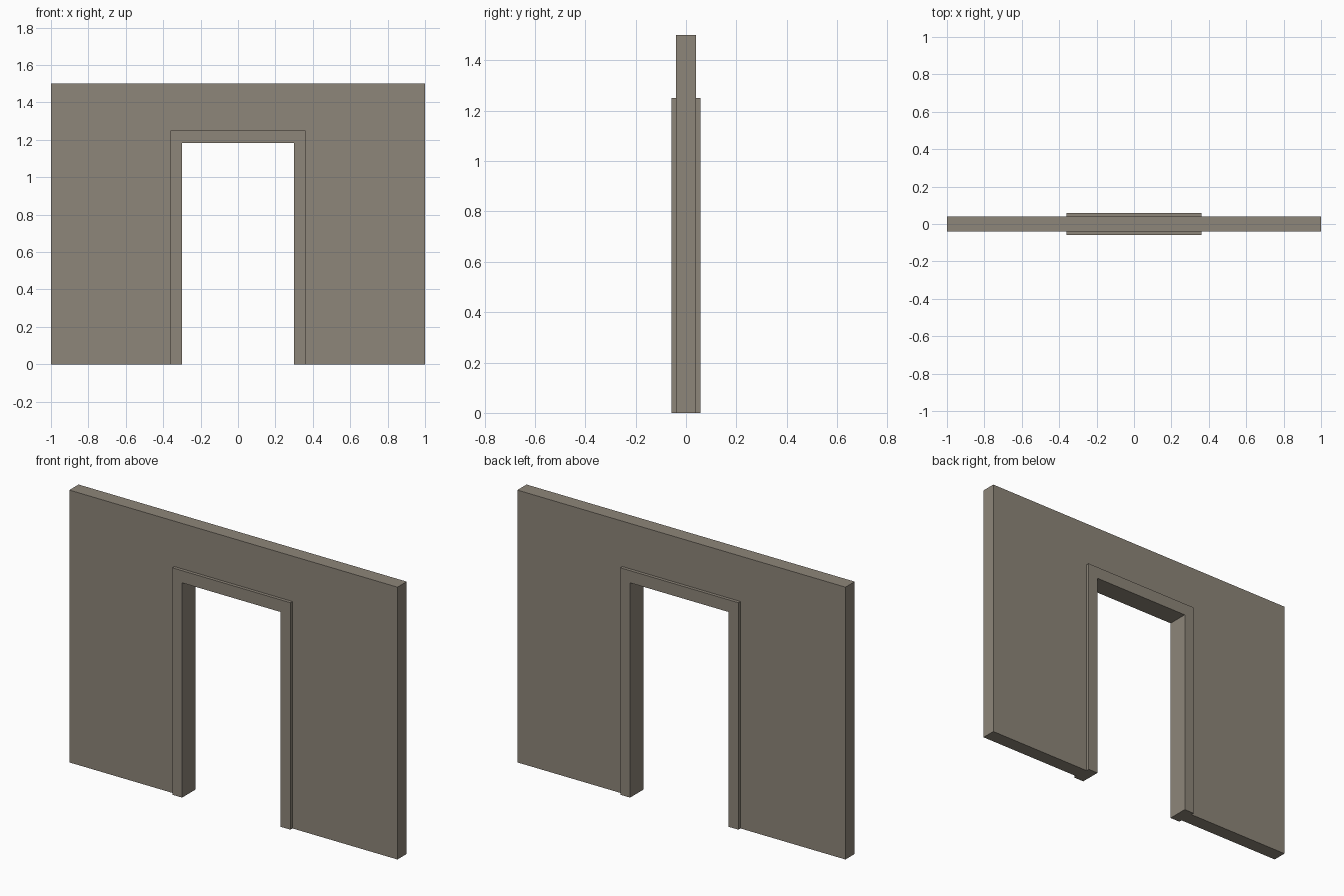
import bpy, bmesh

if "Cube" in bpy.data.objects:
    bpy.data.objects.remove(bpy.data.objects["Cube"])

stone = bpy.data.materials.new("warm grey plaster")
stone.diffuse_color = (0.27, 0.238, 0.192, 1.0)
stone.use_nodes = True
stone.node_tree.nodes["Principled BSDF"].inputs["Base Color"].default_value = stone.diffuse_color


def arch(name, outer_x, outer_z, inner_x, inner_z, half_depth):
    """Upside-down U profile in the xz plane, extruded along y."""
    profile = [(-outer_x, 0), (-inner_x, 0), (-inner_x, inner_z), (inner_x, inner_z),
               (inner_x, 0), (outer_x, 0), (outer_x, outer_z), (-outer_x, outer_z)]
    bm = bmesh.new()
    face = bm.faces.new([bm.verts.new((x, -half_depth, z)) for x, z in profile])
    ext = bmesh.ops.extrude_face_region(bm, geom=[face], use_keep_orig=True)
    moved = [g for g in ext["geom"] if isinstance(g, bmesh.types.BMVert)]
    bmesh.ops.translate(bm, verts=moved, vec=(0, 2 * half_depth, 0))
    bmesh.ops.recalc_face_normals(bm, faces=bm.faces)
    mesh = bpy.data.meshes.new(name)
    bm.to_mesh(mesh)
    bm.free()
    mesh.materials.append(stone)
    obj = bpy.data.objects.new(name, mesh)
    bpy.context.collection.objects.link(obj)
    return obj


# Wall panel with a cut-out that holds the frame
arch("wall", 1.0, 1.5, 0.36, 1.25, 0.04)
# Door frame, thicker than the wall so it stands proud on both sides
arch("door_frame", 0.36, 1.25, 0.30, 1.183, 0.058)
